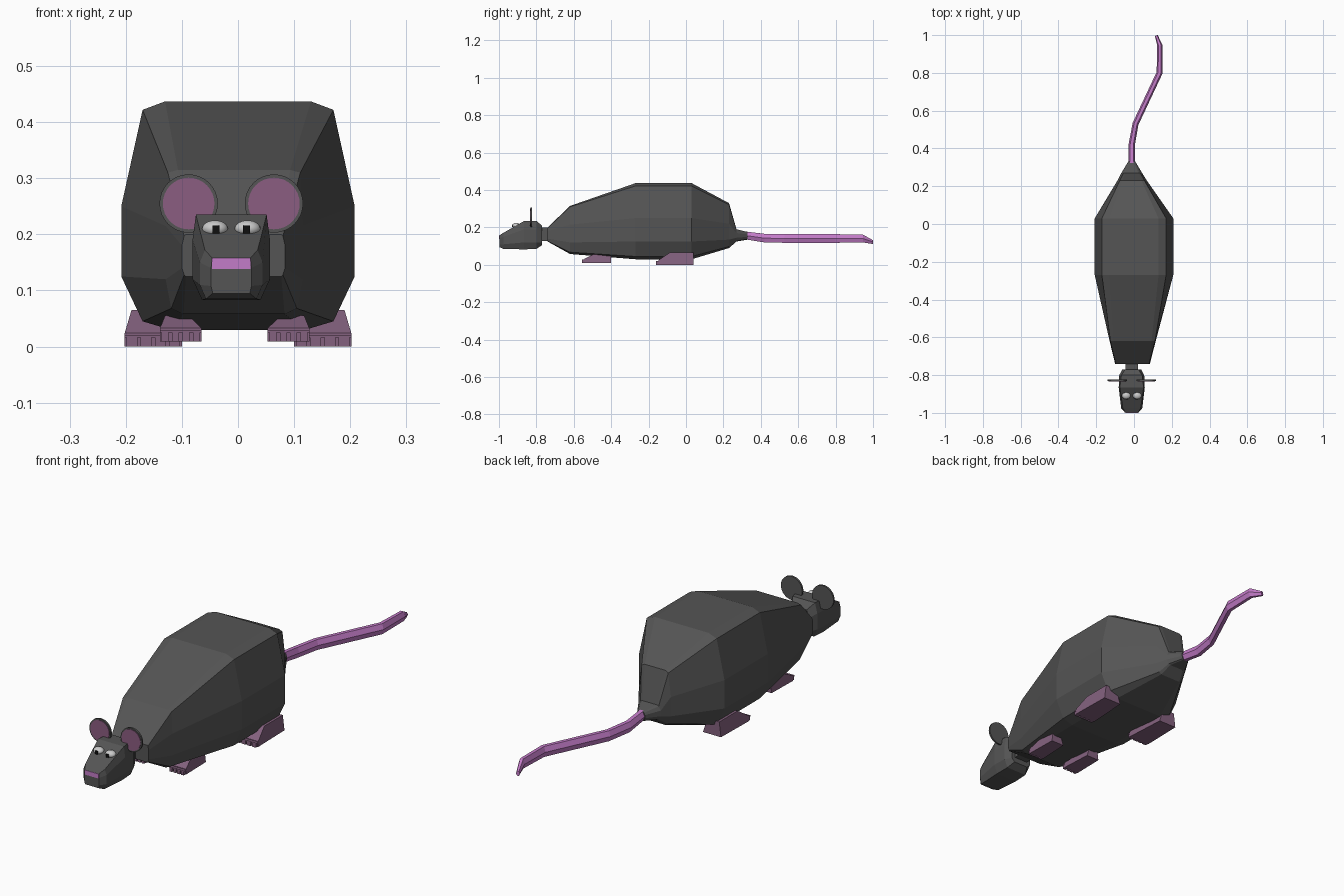
import bpy, bmesh, math
from mathutils import Vector, Matrix

if "Cube" in bpy.data.objects:
    bpy.data.objects.remove(bpy.data.objects["Cube"])


def material(name, r, g, b):
    m = bpy.data.materials.new(name)
    m.diffuse_color = (r, g, b, 1)
    m.use_nodes = True
    m.node_tree.nodes["Principled BSDF"].inputs["Base Color"].default_value = m.diffuse_color
    return m


FUR = material("fur", 0.09, 0.09, 0.09)
PINK = material("tail_pink", 0.55, 0.2, 0.58)
SKIN = material("foot_pink", 0.23, 0.12, 0.21)
EAR = material("ear_pink", 0.26, 0.11, 0.22)
WHITE = material("eye_white", 0.8, 0.8, 0.8)
BLACK = material("pupil_black", 0.005, 0.005, 0.005)


def finish(name, bm, mat):
    bmesh.ops.recalc_face_normals(bm, faces=bm.faces)
    me = bpy.data.meshes.new(name)
    bm.to_mesh(me)
    bm.free()
    me.materials.append(mat)
    ob = bpy.data.objects.new(name, me)
    bpy.context.collection.objects.link(ob)
    return ob


def loft(name, rings, mat):
    bm = bmesh.new()
    vs = [[bm.verts.new(p) for p in r] for r in rings]
    n = len(rings[0])
    for a, b in zip(vs, vs[1:]):
        for i in range(n):
            j = (i + 1) % n
            bm.faces.new((a[i], a[j], b[j], b[i]))
    bm.faces.new(vs[0])
    bm.faces.new(vs[-1])
    return finish(name, bm, mat)


def ring(y, cx, half):
    """Mirror a right-hand (x, z) half profile into a closed ring."""
    return [(cx + x, y, z) for x, z in half] + [(cx - x, y, z) for x, z in reversed(half)]


def box(name, x0, x1, y0, y1, z0, z1, mat):
    sec = [(x0, z0), (x1, z0), (x1, z1), (x0, z1)]
    return loft(name, [[(x, y, z) for x, z in sec] for y in (y0, y1)], mat)


CX = -0.012  # head and tail sit slightly off centre

# Body: rings from the neck to the tail root
loft("body", [
    ring(-0.74, -0.008, [(.085, .2), (.088, .197), (.092, .18), (.092, .14), (.088, .128), (.085, .125)]),
    ring(-0.62, -0.007, [(.1, .315), (.118, .31), (.122, .215), (.122, .12), (.112, .068), (.09, .058)]),
    ring(-0.27, 0, [(.13, .437), (.17, .422), (.208, .25), (.208, .125), (.17, .045), (.12, .03)]),
    ring(0.03, 0, [(.13, .437), (.17, .422), (.208, .25), (.208, .125), (.17, .045), (.12, .03)]),
    ring(0.23, -0.01, [(.05, .33), (.065, .322), (.078, .22), (.078, .135), (.062, .098), (.05, .09)]),
    ring(0.27, CX, [(.035, .19), (.044, .186), (.055, .17), (.055, .145), (.044, .128), (.035, .125)]),
    ring(0.33, CX, [(.01, .176), (.015, .172), (.019, .163), (.019, .15), (.015, .138), (.01, .135)]),
], FUR)

# Neck and head
box("neck", CX - .033, CX + .033, -.79, -.72, .128, .2, FUR)
loft("head", [
    ring(-0.77, CX, [(.035, .21), (.05, .18), (.05, .12), (.035, .105)]),
    ring(-0.80, CX, [(.055, .235), (.066, .19), (.066, .12), (.05, .085)]),
    ring(-0.865, CX, [(.063, .235), (.069, .19), (.069, .12), (.052, .083)]),
    ring(-0.975, CX, [(.047, .172), (.056, .15), (.056, .11), (.045, .085)]),
    ring(-0.998, CX, [(.034, .158), (.036, .14), (.036, .108), (.033, .095)]),
], FUR)
box("nose", CX - .034, CX + .034, -1.0, -.985, .138, .158, PINK)

# Ears, eyes and pupils
for s, side in ((-1, "left"), (1, "right")):
    for name, r, y, depth, mat in (("ear", .052, -.828, .008, FUR),
                                   ("inner_ear", .046, -.8325, .003, EAR)):
        bm = bmesh.new()
        m = Matrix.Translation((CX + s * .076, y, .255)) @ Matrix.Rotation(math.pi / 2, 4, 'X')
        bmesh.ops.create_cone(bm, cap_ends=True, segments=32, radius1=r, radius2=r,
                              depth=depth, matrix=m)
        finish(f"{side}_{name}", bm, mat)
    ex = CX + s * .029
    bm = bmesh.new()
    m = Matrix.Translation((ex, -.908, .21)) @ Matrix.Diagonal((.023, .02, .015, 1))
    bmesh.ops.create_uvsphere(bm, u_segments=24, v_segments=14, radius=1, matrix=m)
    eye = finish(f"{side}_eye", bm, WHITE)
    eye.data.shade_smooth()
    px = ex - s * .002
    box(f"{side}_pupil", px - .006, px + .006, -.93, -.92, .202, .216, BLACK)


# Feet: wedge with four toes along the front edge
def foot(name, x0, x1, y0, y1, z0, h, s):
    w, n = x1 - x0, 4
    rise = y0 + (y1 - y0) * .36
    prof = [(y0 + .012, z0), (y0 + .012, z0 + .024), (rise, z0 + h), (y1, z0 + h), (y1, z0)]
    taper = [0, 0, .12, .12, .04]
    outer = [(s * (x1 - w * t), y, z) for (y, z), t in zip(prof, taper)]
    inner = [(s * (x0 + w * 2.6 * t), y, z) for (y, z), t in zip(prof, taper)]
    loft(name, [inner, outer], SKIN)
    box(name + "_toe_top", s * x0, s * x1, y0, y0 + .014, z0 + .016, z0 + .021, SKIN)
    for i in range(n):
        a = x0 + w * i / n + .003
        box(f"{name}_toe_{i + 1}", s * a, s * (a + w / n - .006),
            y0, y0 + .014, z0, z0 + .016, SKIN)


for s, side in ((-1, "left"), (1, "right")):
    k = .006 if s < 0 else -.006
    foot(f"{side}_front_foot", .059 + k, .133 + k, -.555, -.4, .009, .046, s)
    foot(f"{side}_hind_foot", .1, .202, -.16, .04, 0, .065, s)

# Tail: six-sided tube along a bent path, narrowing at the tip
path = [Vector(p) for p in ((CX, .32, .157), (CX, .42, .143), (.008, .53, .141), (.135, .8, .141),
                            (.137, .945, .141), (.118, .998, .122))]
sizes = [(.018, .021), (.017, .023), (.016, .023), (.016, .023), (.014, .021), (.008, .01)]
rings = []
for i, (p, (w, h)) in enumerate(zip(path, sizes)):
    d = path[min(i + 1, len(path) - 1)] - path[max(i - 1, 0)]
    side = Vector((d.y, -d.x, 0)).normalized()
    rings.append([p + side * (w * x) + Vector((0, 0, h * z))
                  for x, z in ((.5, 1), (1, 0), (.5, -1), (-.5, -1), (-1, 0), (-.5, 1))])
loft("tail", rings, PINK)
